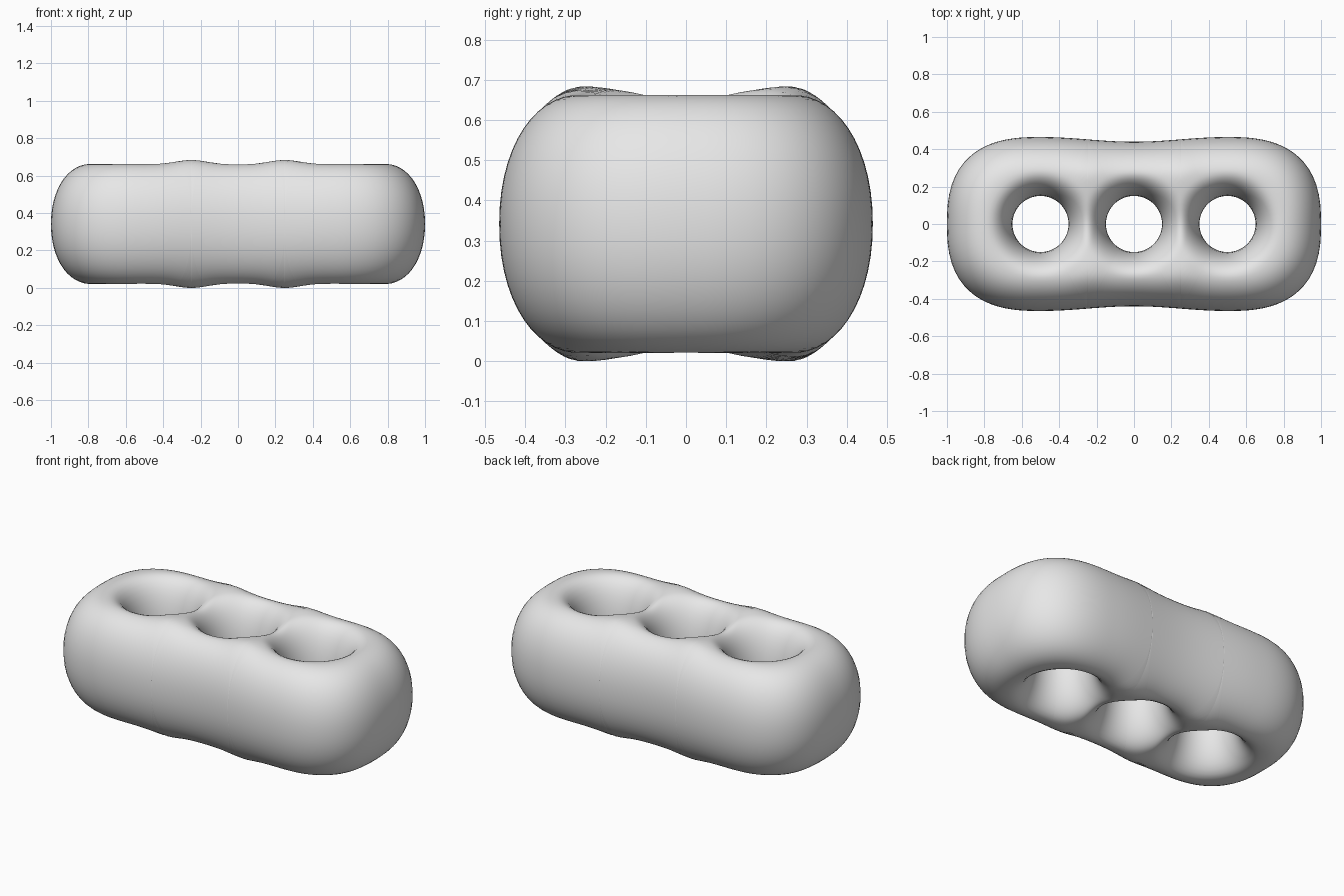
import bpy, bmesh, math

cube = bpy.data.objects.get("Cube")
if cube:
    bpy.data.objects.remove(cube, do_unlink=True)

HOLES = (-0.5, 0.0, 0.5)     # hole centres along x
HOLE_R = 0.15
WEB_X = 0.25                 # middle of the wall between two holes
CAP_X, CAP_LEN, HALF_Y, CAP_P = 0.5, 0.5, 0.465, 2.6
RINGS, SPAN = 24, 32


def half_width(x):
    """Slightly waisted half width of the straight middle part."""
    return 0.44 + (HALF_Y - 0.44) * (0.5 - 0.5 * math.cos(math.pi * x / CAP_X))


def outline(x, y):
    """0 on the centre line, 1 on the outer outline."""
    x, y = abs(x), abs(y)
    if x <= CAP_X:
        return y / half_width(x)
    return (((x - CAP_X) / CAP_LEN) ** CAP_P + (y / HALF_Y) ** CAP_P) ** (1 / CAP_P)


def rounding(d, width, power):
    """Rounded-over edge: 0 at the edge, 1 from the given width inward."""
    k = min(max(d / width, 0.0), 1.0)
    return (1 - (1 - k) ** power) ** (1 / power)


def half_height(x, y):
    # low swellings where the walls between the holes meet the long sides
    bump = math.exp(-((abs(x) - 0.25) ** 2 + (abs(y) - 0.25) ** 2) / 0.012)
    h = 0.321 + 0.021 * bump
    h *= rounding((1 - outline(x, y)) * HALF_Y, 0.20, 2.1)
    for cx in HOLES:
        h *= rounding(math.hypot(x - cx, y) - HOLE_R, 0.14, 2.2)
    return h


def inside(x, y, cx):
    if outline(x, y) > 1:
        return False
    return abs(x) <= WEB_X if cx == 0 else abs(x) >= WEB_X and x * cx > 0


def reach(cx, a):
    """Length of a ray from a hole centre to the edge of its cell."""
    lo, hi = HOLE_R, 1.0
    for _ in range(50):
        mid = (lo + hi) / 2
        if inside(cx + mid * math.cos(a), mid * math.sin(a), cx):
            lo = mid
        else:
            hi = mid
    return lo


def ease(i, n):
    return 0.5 - 0.5 * math.cos(math.pi * i / n)


# Ray angles, denser towards the cell corners
corner = math.atan2(half_width(WEB_X), WEB_X)
stops = [-corner, corner, math.pi - corner, math.pi + corner, 2 * math.pi - corner]
angles = [a + (b - a) * ease(i, SPAN) for a, b in zip(stops, stops[1:]) for i in range(SPAN)]

# Upper and lower skin around each hole
bm = bmesh.new()
for cx in HOLES:
    for side in (1, -1):
        rays = []
        for a in angles:
            end = reach(cx, a)
            ray = []
            for i in range(RINGS + 1):
                r = HOLE_R + (end - HOLE_R) * ease(i, RINGS)
                x, y = cx + r * math.cos(a), r * math.sin(a)
                ray.append(bm.verts.new((x, y, 0.342 + side * half_height(x, y))))
            rays.append(ray)
        for k, ray in enumerate(rays):
            nxt = rays[(k + 1) % len(rays)]
            for i in range(RINGS):
                bm.faces.new((ray[i], ray[i + 1], nxt[i + 1], nxt[i])[::side])

# Join the skins into one closed body
bmesh.ops.remove_doubles(bm, verts=bm.verts, dist=1e-4)
bmesh.ops.recalc_face_normals(bm, faces=bm.faces)
low = min(v.co.z for v in bm.verts)
bmesh.ops.translate(bm, verts=bm.verts, vec=(0, 0, -low))
for f in bm.faces:
    f.smooth = True

mesh = bpy.data.meshes.new("three_hole_body")
bm.to_mesh(mesh)
bm.free()
body = bpy.data.objects.new("three_hole_body", mesh)
bpy.context.collection.objects.link(body)

# Plain grey material
grey = bpy.data.materials.new("light_grey")
grey.use_nodes = True
colour = (0.8, 0.8, 0.8, 1)
grey.diffuse_color = colour
grey.node_tree.nodes["Principled BSDF"].inputs["Base Color"].default_value = colour
mesh.materials.append(grey)
